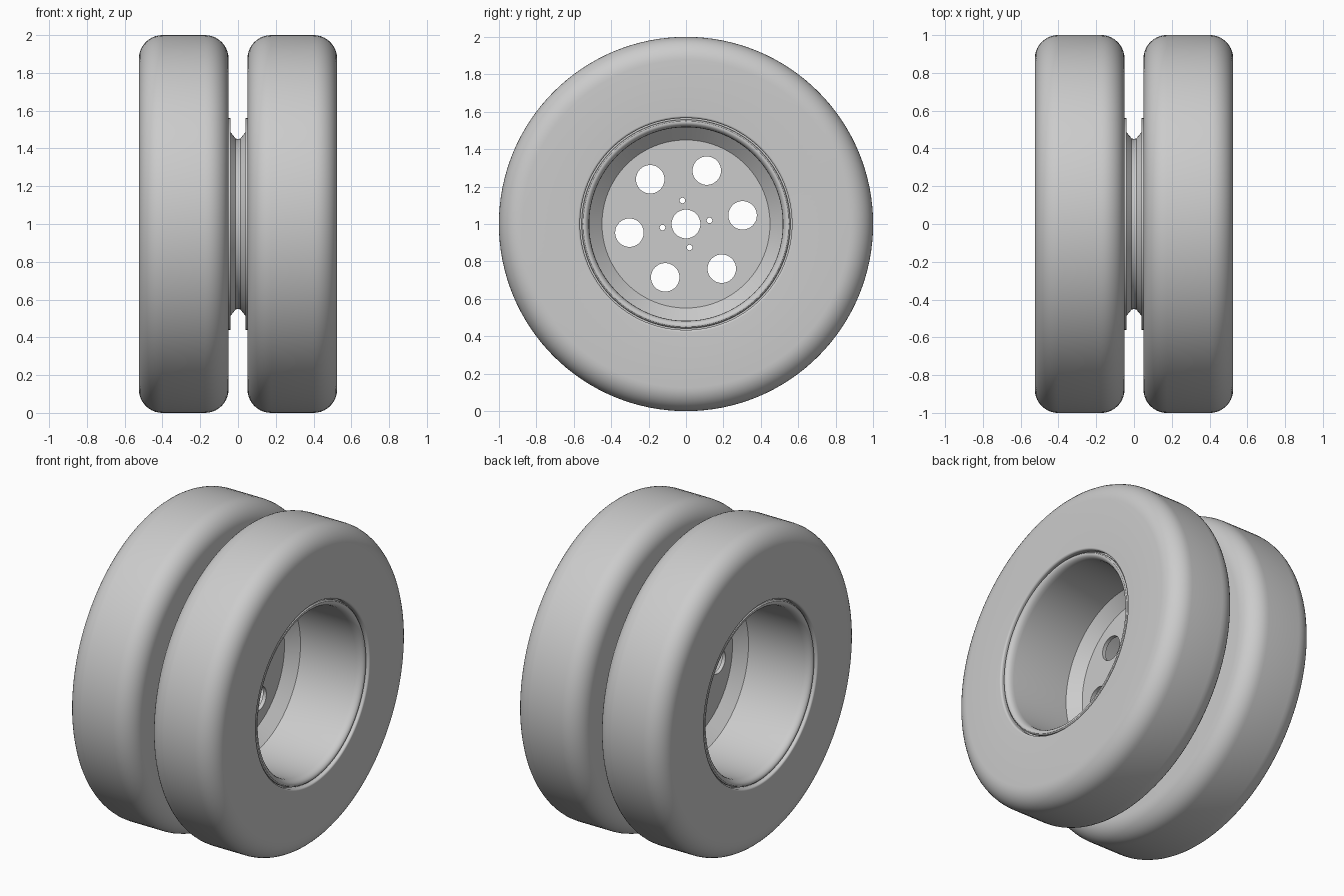
import bpy, bmesh, math
from mathutils import Matrix, Vector

cube = bpy.data.objects.get("Cube")
if cube:
    bpy.data.objects.remove(cube, do_unlink=True)

SEGMENTS = 128
AXLE_HEIGHT = 1.0

# Single flat grey for the whole model
grey = bpy.data.materials.new("plain_grey")
grey.use_nodes = True
colour = (0.6, 0.6, 0.6, 1)
grey.diffuse_color = colour
grey.node_tree.nodes["Principled BSDF"].inputs["Base Color"].default_value = colour


def finish(obj):
    """Give the object its material and smooth shading with sharp edges."""
    obj.data.materials.clear()
    obj.data.materials.append(grey)
    bpy.ops.object.select_all(action='DESELECT')
    obj.select_set(True)
    bpy.context.view_layer.objects.active = obj
    bpy.ops.object.shade_smooth_by_angle(angle=math.radians(32))


def rounded(corners, steps=10):
    """Turn (x, radius, fillet) corners into a closed profile."""
    points = []
    for i, (x, r, fillet) in enumerate(corners):
        p = Vector((x, r))
        if not fillet:
            points.append(p)
            continue
        before = (Vector(corners[i - 1][:2]) - p).normalized()
        after = (Vector(corners[(i + 1) % len(corners)][:2]) - p).normalized()
        # Right-angled corner, so the arc centre is one fillet along each side
        centre = p + (before + after) * fillet
        for k in range(steps + 1):
            a = math.pi / 2 * k / steps
            points.append(centre - after * fillet * math.cos(a) - before * fillet * math.sin(a))
    return points


def lathe(name, profile, side):
    """Revolve a closed (x, radius) profile around the axle."""
    bm = bmesh.new()
    rings = []
    for k in range(SEGMENTS):
        a = math.tau * k / SEGMENTS
        rings.append([bm.verts.new((side * x, r * math.sin(a), r * math.cos(a) + AXLE_HEIGHT))
                      for x, r in profile])
    n = len(profile)
    for k in range(SEGMENTS):
        here, there = rings[k], rings[(k + 1) % SEGMENTS]
        for j in range(n):
            m = (j + 1) % n
            bm.faces.new((here[j], here[m], there[m], there[j]))
    bmesh.ops.recalc_face_normals(bm, faces=bm.faces)
    mesh = bpy.data.meshes.new(name)
    bm.to_mesh(mesh)
    bm.free()
    obj = bpy.data.objects.new(name, mesh)
    bpy.context.collection.objects.link(obj)
    finish(obj)


# Tyre section: wide flat tread, round shoulders, stepped bead seat
tyre = rounded([
    (0.05, 0.525, 0), (0.05, 1.0, 0.125), (0.525, 1.0, 0.125),
    (0.525, 0.566, 0.012), (0.48, 0.566, 0), (0.48, 0.525, 0),
])

# Rim section: cone from the disc, inner flange, barrel, rolled outer lip
rim = [
    (0.0, 0.45), (0.012, 0.452), (0.041, 0.488), (0.041, 0.56), (0.051, 0.56),
    (0.06, 0.526), (0.488, 0.526), (0.49, 0.553), (0.498, 0.558), (0.508, 0.557),
    (0.514, 0.55), (0.515, 0.542), (0.511, 0.533), (0.502, 0.525), (0.488, 0.519),
    (0.47, 0.517), (0.077, 0.517), (0.012, 0.449), (0.0, 0.449),
]

for side, label in ((1, "left"), (-1, "right")):
    lathe(label + "_tyre", tyre, side)
    lathe(label + "_rim", rim, side)

# Shared centre disc, a filled outline with round holes
curve = bpy.data.curves.new("hub_disc", 'CURVE')
curve.dimensions = '2D'
curve.fill_mode = 'BOTH'
curve.extrude = 0.012


def circle(y, z, radius, count):
    spline = curve.splines.new('POLY')
    spline.points.add(count - 1)
    spline.use_cyclic_u = True
    for k, point in enumerate(spline.points):
        a = math.tau * k / count
        point.co = (y + radius * math.cos(a), z + radius * math.sin(a), 0, 1)


def hole_ring(count, distance, radius, sides):
    for k in range(count):
        a = math.radians(8.7) + math.tau * k / count
        circle(distance * math.cos(a), distance * math.sin(a), radius, sides)


circle(0, 0, 0.45, SEGMENTS)
circle(0, 0, 0.077, 48)
hole_ring(6, 0.306, 0.076, 48)      # hand holes
hole_ring(4, 0.127, 0.015, 24)      # bolt holes

disc = bpy.data.objects.new("hub_disc", curve)
bpy.context.collection.objects.link(disc)
bpy.ops.object.select_all(action='DESELECT')
disc.select_set(True)
bpy.context.view_layer.objects.active = disc
bpy.ops.object.convert(target='MESH')
disc = bpy.context.view_layer.objects.active

# Stand the disc upright: drawn plane becomes y-z, thickness runs along x
upright = Matrix(((0, 0, 1, 0), (1, 0, 0, 0), (0, 1, 0, AXLE_HEIGHT), (0, 0, 0, 1)))
bm = bmesh.new()
bm.from_mesh(disc.data)
bmesh.ops.transform(bm, matrix=upright, verts=bm.verts)
bmesh.ops.remove_doubles(bm, verts=bm.verts, dist=0.0001)
bmesh.ops.recalc_face_normals(bm, faces=bm.faces)
bm.to_mesh(disc.data)
bm.free()
finish(disc)
